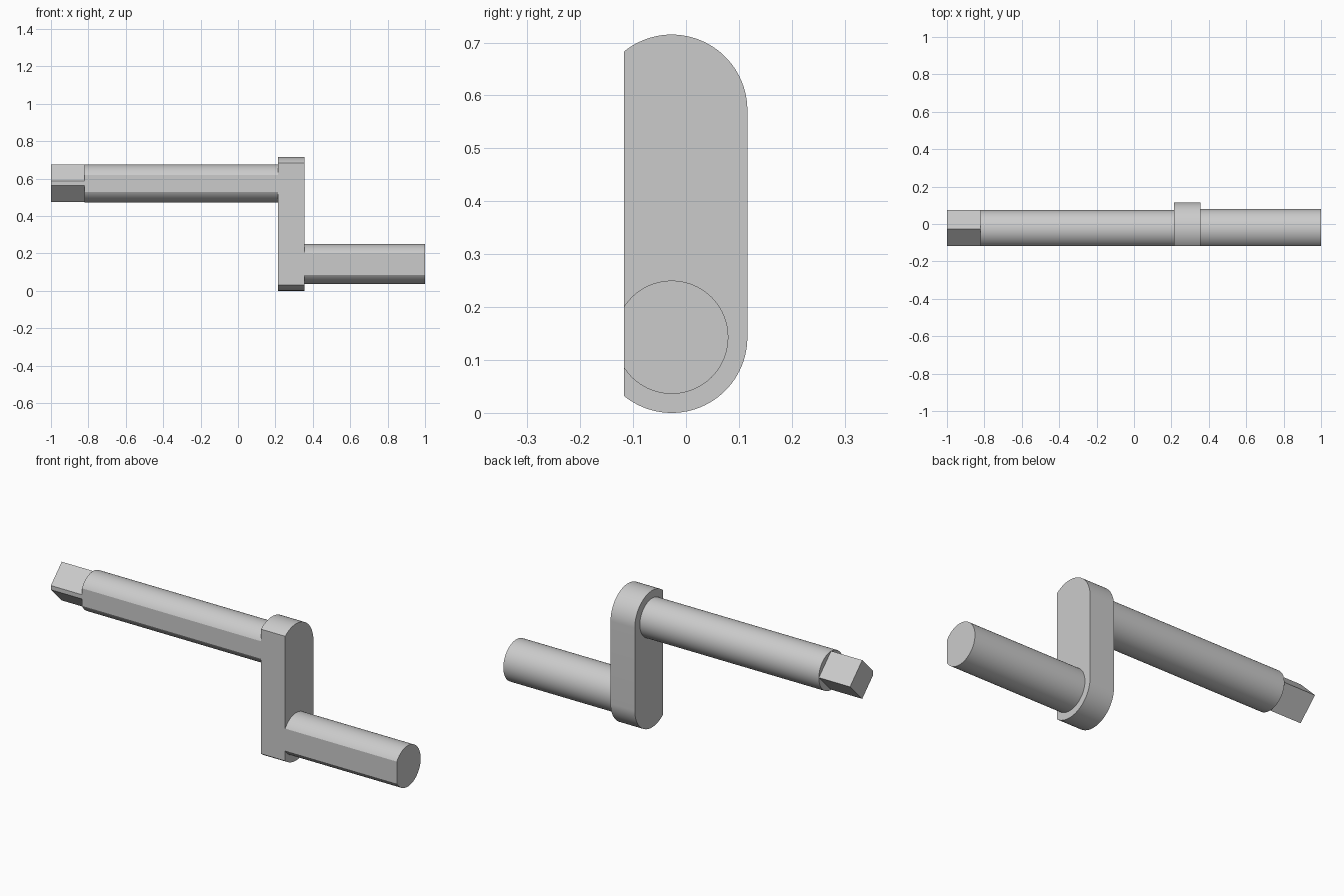
import bpy, bmesh, math
from mathutils import Vector

cube = bpy.data.objects.get("Cube")
if cube:
    bpy.data.objects.remove(cube, do_unlink=True)

grey = bpy.data.materials.new("plain grey")
grey.use_nodes = True
grey.diffuse_color = (0.6, 0.6, 0.6, 1)
grey.node_tree.nodes["Principled BSDF"].inputs["Base Color"].default_value = (0.6, 0.6, 0.6, 1)

AXIS_Y = -0.027            # shared centre line of all parts
FLAT_Y = -0.117            # flat that runs along the whole front
LOW_Z, HIGH_Z = 0.143, 0.574


def arc(z, radius, start, end, steps):
    """Points (y, z) on an arc around the centre line."""
    angles = [math.radians(start + (end - start) * i / steps) for i in range(steps + 1)]
    return [(AXIS_Y + radius * math.cos(a), z + radius * math.sin(a)) for a in angles]


def bar(name, profile, x0, x1):
    """Trim a profile at the front flat and extrude it along x."""
    bm = bmesh.new()
    bm.faces.new([bm.verts.new((x0, y, z)) for y, z in profile])
    bmesh.ops.bisect_plane(bm, geom=bm.verts[:] + bm.edges[:] + bm.faces[:],
                           plane_co=(0, FLAT_Y, 0), plane_no=(0, -1, 0), clear_outer=True)
    grown = bmesh.ops.extrude_face_region(bm, geom=bm.faces[:])["geom"]
    bmesh.ops.translate(bm, vec=Vector((x1 - x0, 0, 0)),
                        verts=[v for v in grown if isinstance(v, bmesh.types.BMVert)])
    bmesh.ops.recalc_face_normals(bm, faces=bm.faces[:])
    mesh = bpy.data.meshes.new(name)
    bm.to_mesh(mesh)
    bm.free()
    mesh.materials.append(grey)
    obj = bpy.data.objects.new(name, mesh)
    bpy.context.collection.objects.link(obj)
    bpy.ops.object.select_all(action="DESELECT")
    obj.select_set(True)
    bpy.context.view_layer.objects.active = obj
    bpy.ops.object.shade_smooth_by_angle(angle=math.radians(20))


# Round bars: long drive shaft and hand grip
bar("drive_shaft", arc(HIGH_Z, 0.101, 0, 360, 96)[:-1], -0.82, 0.215)
bar("hand_grip", arc(LOW_Z, 0.107, 0, 360, 96)[:-1], 0.355, 1.0)

# Square drive end standing on its corner
bar("square_end", arc(HIGH_Z + 0.001, 0.101, 0, 360, 4)[:-1], -1.0, -0.82)

# Crank arm with rounded ends
arm = arc(0.572, 0.143, 0, 180, 48) + arc(LOW_Z, 0.143, 180, 360, 48)
bar("crank_arm", arm, 0.215, 0.355)
